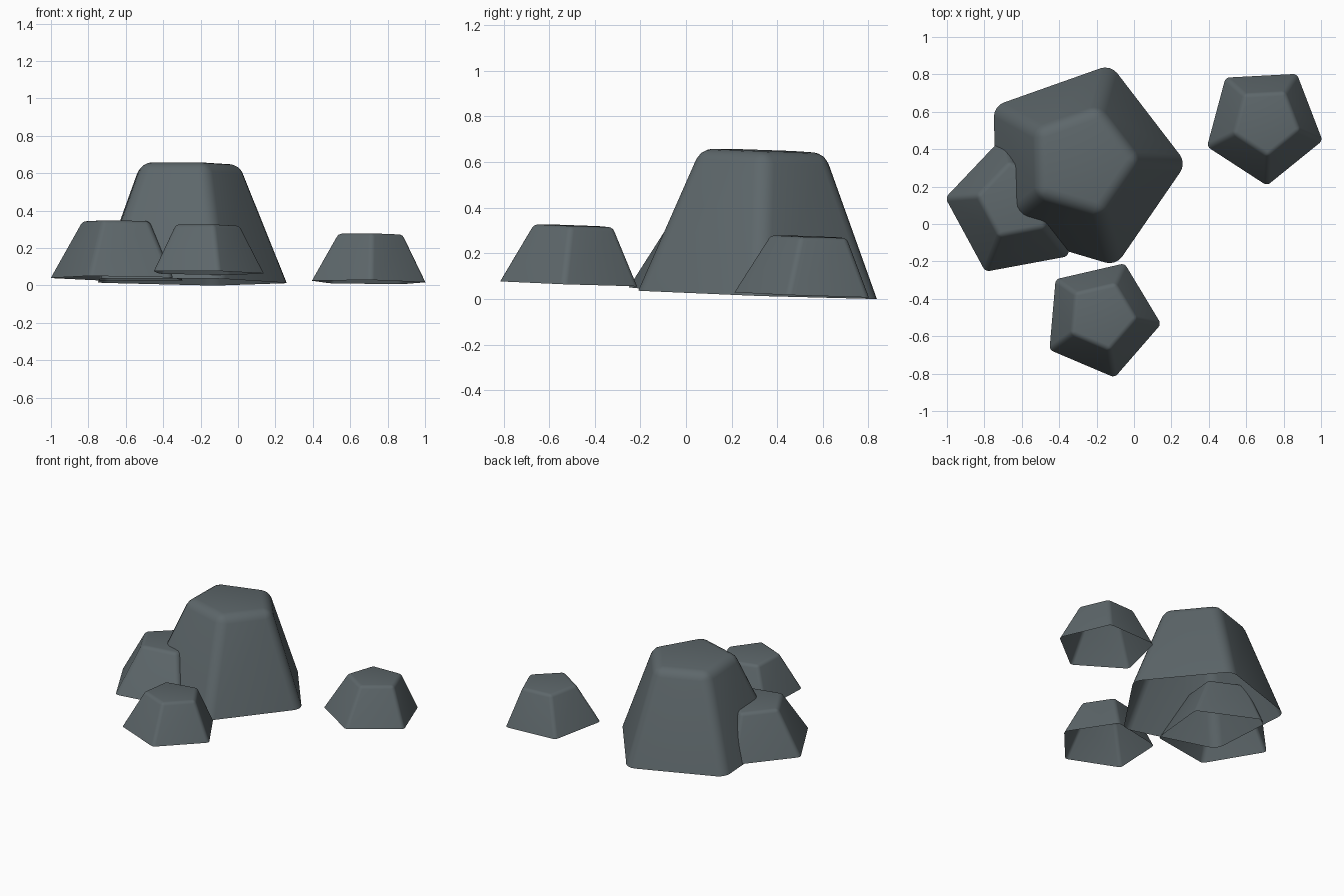
import bpy, bmesh
from math import cos, sin, radians

if "Cube" in bpy.data.objects:
    bpy.data.objects.remove(bpy.data.objects["Cube"])

SLOPE_X, SLOPE_Y = -0.012, -0.035   # gentle tilt shared by all rocks


def ring(bm, centre, ref, radius, turn, z):
    """Regular pentagon of vertices lying on the tilted plane."""
    verts = []
    for i in range(5):
        a = radians(turn + 72 * i)
        x, y = centre[0] + radius * cos(a), centre[1] + radius * sin(a)
        verts.append(bm.verts.new((x, y, z + SLOPE_X * (x - ref[0]) + SLOPE_Y * (y - ref[1]))))
    return verts


def rock(name, base, base_r, top, top_r, turn, z0, z1, bevel):
    """Tapered five-sided rock, open underneath, with rounded edges."""
    bm = bmesh.new()
    low = ring(bm, base, base, base_r, turn, z0)
    high = ring(bm, top, base, top_r, turn, z1)
    for i in range(5):
        j = (i + 1) % 5
        bm.faces.new((low[i], low[j], high[j], high[i]))
    bm.faces.new(high)
    # round every edge except the open rim
    edges = [e for e in bm.edges if not e.is_boundary]
    bmesh.ops.bevel(bm, geom=edges, offset=bevel, offset_type='OFFSET',
                    segments=4, profile=0.5, affect='EDGES', clamp_overlap=True)
    bmesh.ops.recalc_face_normals(bm, faces=bm.faces)
    top_face = max(bm.faces, key=lambda f: f.calc_center_median().z)
    if top_face.normal.z < 0:
        bmesh.ops.reverse_faces(bm, faces=bm.faces)
    for f in bm.faces:
        f.smooth = True
    mesh = bpy.data.meshes.new(name)
    bm.to_mesh(mesh)
    bm.free()
    mesh.materials.append(stone)
    bpy.context.collection.objects.link(bpy.data.objects.new(name, mesh))


# Dark slate colour
stone = bpy.data.materials.new("slate")
stone.diffuse_color = (0.11, 0.135, 0.145, 1)
stone.use_nodes = True
stone.node_tree.nodes["Principled BSDF"].inputs["Base Color"].default_value = stone.diffuse_color

# Large rock and the three small ones around it
rock("large_rock", (-0.285, 0.31), 0.565, (-0.275, 0.335), 0.30, 1.5, 0.02, 0.652, 0.055)
rock("left_rock", (-0.63, 0.09), 0.382, (-0.63, 0.125), 0.21, 28.5, 0.037, 0.343, 0.022)
rock("front_rock", (-0.176, -0.507), 0.322, (-0.173, -0.49), 0.187, -5, 0.067, 0.322, 0.02)
rock("right_rock", (0.694, 0.53), 0.325, (0.706, 0.55), 0.185, -15, 0.018, 0.274, 0.02)
